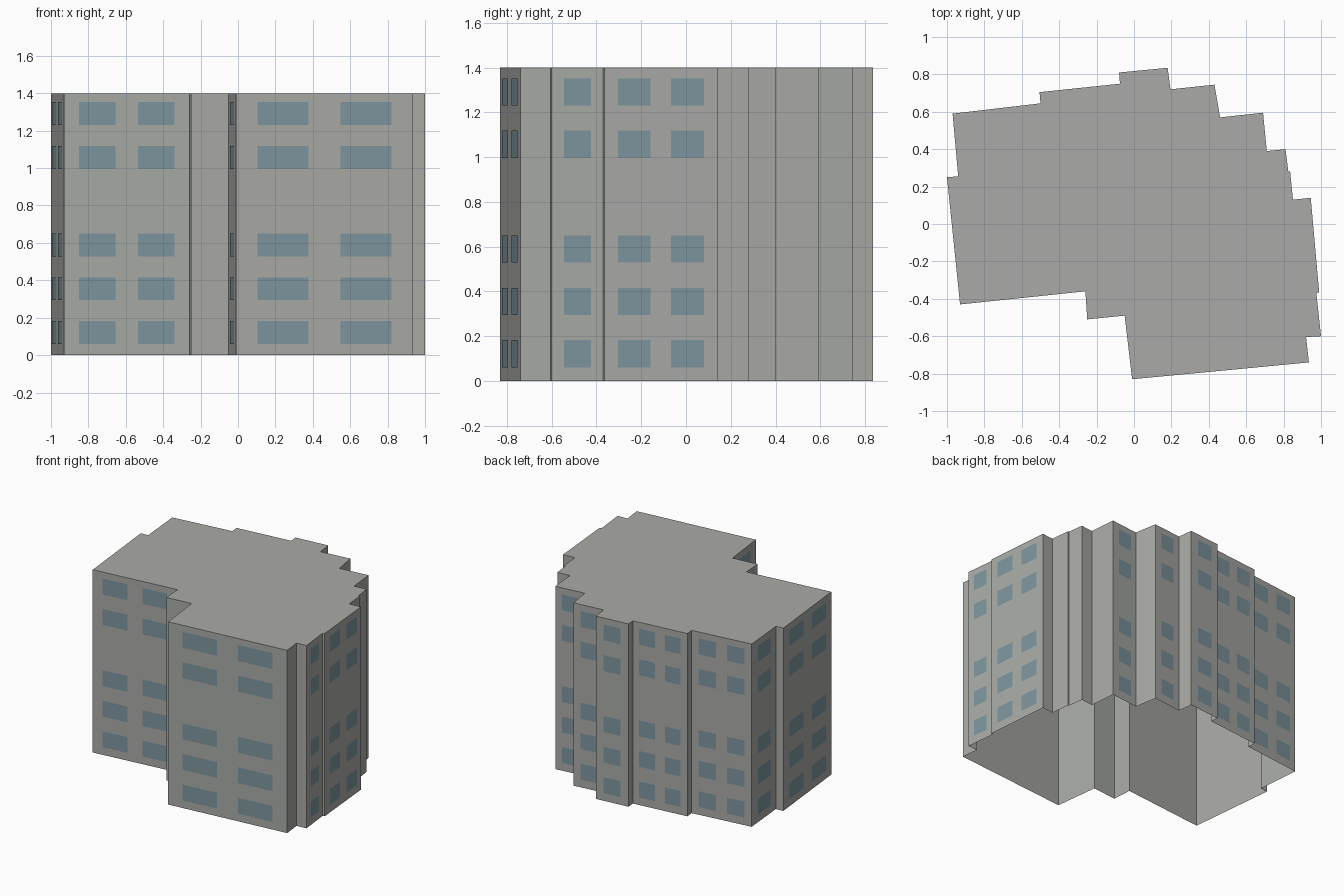
import bpy
import bmesh
from mathutils import Vector

default_cube = bpy.data.objects.get("Cube")
if default_cube:
    bpy.data.objects.remove(default_cube, do_unlink=True)

HEIGHT = 1.4
STOREY = 0.234
WINDOW_SILL = 0.06
WINDOW_HEIGHT = 0.122
GLAZED_STOREYS = (0, 1, 2, 4, 5)
PLATE_OFFSET = 0.003

# Stepped footprint, counter-clockwise from the front right-hand corner
FOOTPRINT = [
    (-.93, -.43), (-.26, -.36), (-.25, -.51), (-.05, -.49), (-.01, -.83),
    (.935, -.74), (.92, -.605), (1, -.6), (.975, -.37), (.99, -.365),
    (.945, .14), (.85, .13), (.835, .28), (.825, .28), (.81, .4),
    (.71, .39), (.69, .595), (.46, .57), (.445, .66), (.43, .745),
    (.195, .72), (.18, .835), (-.08, .81), (-.075, .75), (-.505, .705),
    (-.5, .645), (-.97, .59), (-.94, .255), (-1, .25),
]


def make_material(name, colour):
    material = bpy.data.materials.new(name)
    material.use_nodes = True
    material.diffuse_color = colour
    shader = next(n for n in material.node_tree.nodes if n.type == 'BSDF_PRINCIPLED')
    shader.inputs["Base Color"].default_value = colour
    shader.inputs["Roughness"].default_value = 0.8
    return material


def make_object(name, bm, material):
    mesh = bpy.data.meshes.new(name)
    bm.to_mesh(mesh)
    bm.free()
    mesh.materials.append(material)
    obj = bpy.data.objects.new(name, mesh)
    bpy.context.collection.objects.link(obj)
    return obj


def upright_quad(bm, start, end, bottom, top):
    """Vertical rectangle standing over a line on the ground."""
    corners = [(start, bottom), (end, bottom), (end, top), (start, top)]
    return bm.faces.new([bm.verts.new((p.x, p.y, z)) for p, z in corners])


def window_spans(length):
    """Window positions along a wall, as fractions of its length."""
    if length > 0.4:
        return [(.12, .41), (.59, .88)]
    if length > 0.215:
        return [(.24, .76)]
    return []


concrete = make_material("concrete grey", (.40, .41, .385, 1))
glass = make_material("window blue grey", (.21, .305, .345, 1))

corners = [Vector(p) for p in FOOTPRINT]
walls = list(zip(corners, corners[1:] + corners[:1]))

# Building shell: walls and flat roof, open underneath
shell = bmesh.new()
for start, end in walls:
    upright_quad(shell, start, end, 0, HEIGHT)
shell.faces.new([shell.verts.new((p.x, p.y, HEIGHT)) for p in corners])
bmesh.ops.remove_doubles(shell, verts=shell.verts, dist=0.0001)
make_object("building_shell", shell, concrete)

# Windows: thin plates just proud of each wall that is wide enough
panes = bmesh.new()
for start, end in walls:
    along = end - start
    outward = Vector((along.y, -along.x)).normalized() * PLATE_OFFSET
    for left, right in window_spans(along.length):
        for storey in GLAZED_STOREYS:
            sill = WINDOW_SILL + storey * STOREY
            upright_quad(panes, start + along * left + outward,
                         start + along * right + outward,
                         sill, sill + WINDOW_HEIGHT)
make_object("window_panes", panes, glass)
